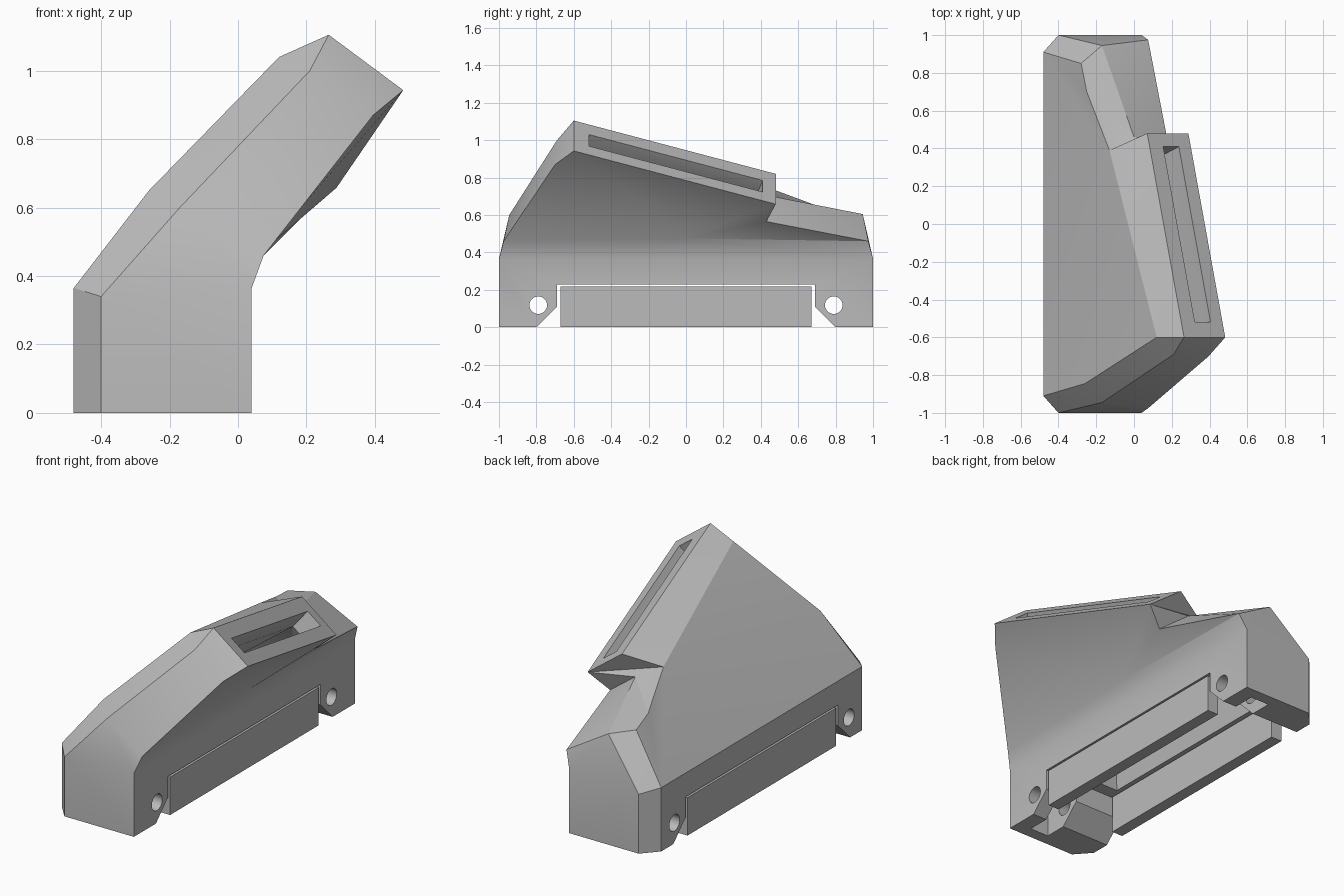
import bpy, bmesh, math
from mathutils import Vector

if "Cube" in bpy.data.objects:
    bpy.data.objects.remove(bpy.data.objects["Cube"])

grey = bpy.data.materials.new("plain grey")
grey.diffuse_color = (0.5, 0.5, 0.5, 1)
grey.use_nodes = True
grey.node_tree.nodes["Principled BSDF"].inputs["Base Color"].default_value = grey.diffuse_color


def make_mesh(name, verts, faces):
    bm = bmesh.new()
    vs = [bm.verts.new(v) for v in verts]
    for f in faces:
        bm.faces.new([vs[i] for i in f])
    bmesh.ops.triangulate(bm, faces=[f for f in bm.faces if len(f.verts) > 3])
    bmesh.ops.recalc_face_normals(bm, faces=bm.faces)
    me = bpy.data.meshes.new(name)
    bm.to_mesh(me)
    bm.free()
    me.materials.append(grey)
    ob = bpy.data.objects.new(name, me)
    bpy.context.collection.objects.link(ob)
    return ob


def loft(name, rings):
    """Closed solid through rings with equal point counts."""
    n = len(rings[0])
    faces = [tuple(range(n)), tuple(range(n * (len(rings) - 1), n * len(rings)))]
    for r in range(len(rings) - 1):
        for i in range(n):
            j = (i + 1) % n
            faces.append((r * n + i, r * n + j, r * n + n + j, r * n + n + i))
    return make_mesh(name, [p for ring in rings for p in ring], faces)


def box(name, x0, x1, y0, y1, z0, z1):
    return loft(name, [[(x0, y0, z), (x1, y0, z), (x1, y1, z), (x0, y1, z)] for z in (z0, z1)])


def along_x(name, profile, x0, x1):
    return loft(name, [[(x, y, z) for y, z in profile] for x in (x0, x1)])


# Housing points: f = front end, b = back end; l, c, r = left, corner, right
P = {}
for k, s in (("f", -1), ("b", 1)):
    for n, x, y, z in (("l", -.48, .91, .365), ("c", -.40, 1, .34), ("r", .04, 1, .365)):
        P[n + "0" + k] = (x, y * s, 0)
        P[n + "1" + k] = (x, y * s, z)
P.update({
    "l2f": (-.26, -.845, .65), "c2f": (-.17, -.945, .60), "r2f": (.075, -.975, .46),
    "l3f": (.12, -.60, 1.04), "c3f": (.21, -.69, 1.0), "r3f": (.395, -.70, .87),
    "l2b": (-.28, .85, .62), "c2b": (-.17, .945, .605), "r2b": (.075, .975, .46),
    "A": (.265, -.60, 1.105), "B": (.483, -.60, .943),      # slot face corners
    "C": (.07, .48, .82), "D": (.288, .48, .658),
    "G": (-.13, .39, .765), "H": (0, .46, .70), "E": (.18, .43, .565),  # head end wall
    "K": (-.25, .70, .65), "m": (.075, 0, .475),
})
F = ["l0f c0f r0f r0b c0b l0b", "l0f l1f l1b l0b", "r0f r1f r1b r0b",
     # left slope
     "l1f l2f l3f G", "l1f G l1b", "l1b G K", "l1b K l2b",
     # front facets and head
     "l2f c2f c3f l3f", "c2f r2f r3f c3f", "l3f c3f A", "A c3f r3f B",
     "A B D C", "l3f A C G", "C D E H G",
     # back arm
     "K G H c2b l2b", "H E r2b c2b",
     # right underside
     "r1f r2f m", "r1f m r1b", "m r2b r1b", "r2f r3f m", "r3f B m", "B D m", "D E m", "E r2b m"]
for k in "fb":
    F += [f"l0{k} c0{k} c1{k} l1{k}", f"c0{k} r0{k} r1{k} c1{k}",
          f"l1{k} c1{k} c2{k} l2{k}", f"c1{k} r1{k} r2{k} c2{k}"]
keys = list(P)
housing = make_mesh("housing", [P[k] for k in keys],
                    [[keys.index(k) for k in f.split()] for f in F])

# Duct from the open base up to the slanted slot
A, B, C = (Vector(P[k]) for k in "ABC")
u, v = B - A, C - A
nrm = u.cross(v).normalized()
slot = [A + u * s + v * t for s, t in ((.33, .075), (.71, .075), (.71, .935), (.33, .935))]


def rect(x0, x1, y0, y1, z):
    return [(x0, y0, z), (x1, y0, z), (x1, y1, z), (x0, y1, z)]


cutters = [loft("duct_cutter", [[p + nrm * .05 for p in slot], [p - nrm * .12 for p in slot],
                                rect(-.36, -.05, -.58, .55, .40),
                                rect(-.40, -.04, -.62, .62, .20)])]

# Base opening with flared ends
cutters.append(along_x("bay_cutter", [(-.85, -.05), (-.69, .11), (-.69, .228),
                                      (.69, .228), (.69, .11), (.85, -.05)], -.6, .2))
# Groove between the end lugs
cutters.append(box("groove_cutter", -.17, -.05, -.93, .93, -.1, .215))
# Screw holes
for s in (-1, 1):
    ring = [(s * .79 + .047 * math.cos(a), .118 + .047 * math.sin(a))
            for a in (math.tau * i / 32 for i in range(32))]
    cutters.append(along_x("hole_cutter", ring, -.6, .2))

bpy.context.view_layer.objects.active = housing
for c in cutters:
    mod = housing.modifiers.new("cut", "BOOLEAN")
    mod.operation = "DIFFERENCE"
    mod.solver = "EXACT"
    mod.object = c
    bpy.ops.object.modifier_apply(modifier=mod.name)
    bpy.data.objects.remove(c)

bpy.ops.object.select_all(action="DESELECT")
housing.select_set(True)
bpy.ops.object.shade_smooth_by_angle(angle=math.radians(18))

# Loose side panels that fill the base opening
box("left_panel", -.48, -.41, -.672, .672, 0, .217)
box("right_panel", -.03, .04, -.672, .672, 0, .217)
